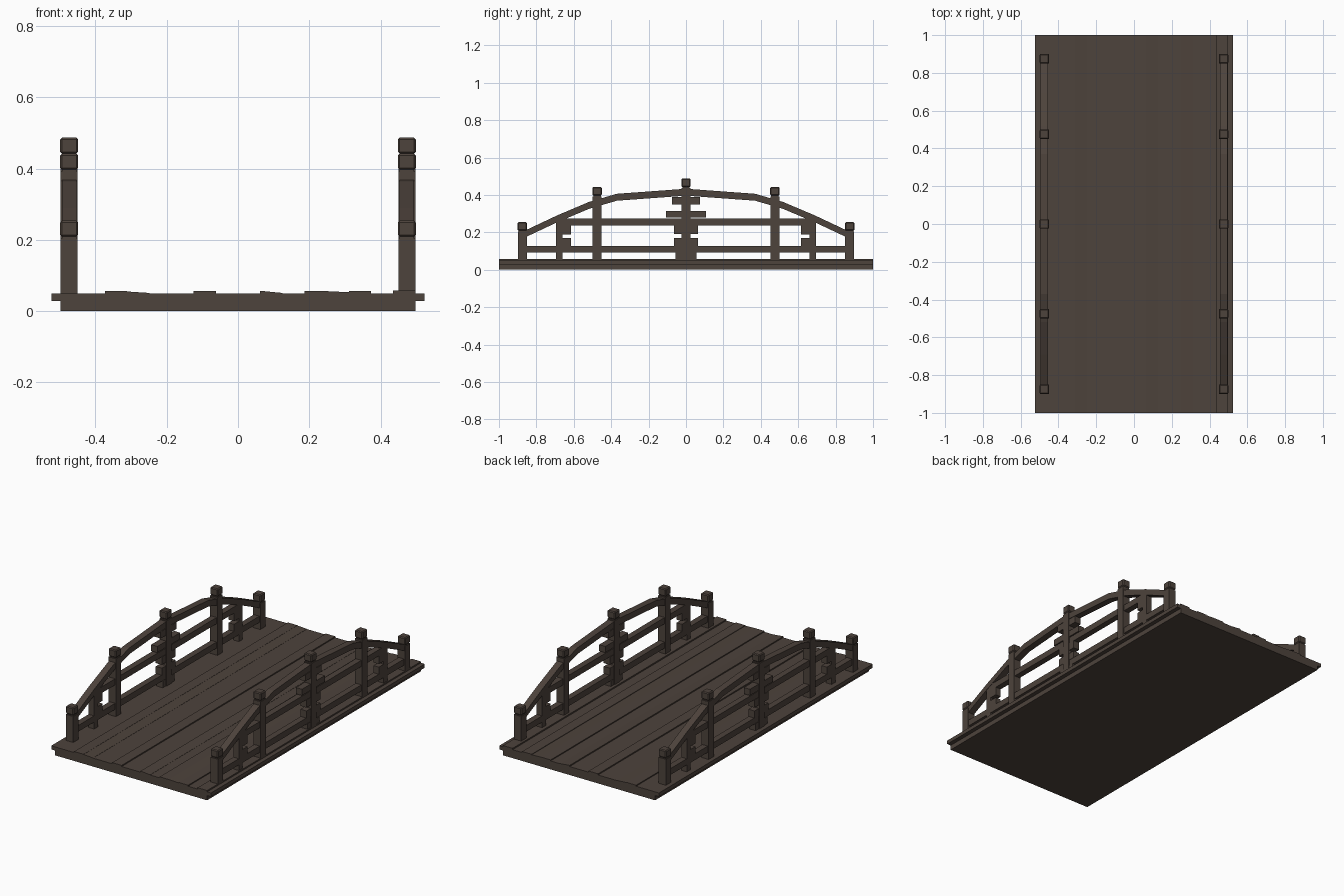
import bpy
import bmesh

if "Cube" in bpy.data.objects:
    bpy.data.objects.remove(bpy.data.objects["Cube"], do_unlink=True)

wood = bpy.data.materials.new("dark_brown_wood")
wood.use_nodes = True
colour = (0.075, 0.056, 0.045, 1)
wood.diffuse_color = colour
wood.node_tree.nodes["Principled BSDF"].inputs["Base Color"].default_value = colour


def prism(name, profile, axis, low, high):
    """Extrude a profile along x (points y, z) or along y (points x, z)."""
    def place(point, depth):
        a, z = point
        return (depth, a, z) if axis == "x" else (a, depth, z)

    bm = bmesh.new()
    near = [bm.verts.new(place(p, low)) for p in profile]
    far = [bm.verts.new(place(p, high)) for p in profile]
    bm.faces.new(near)
    bm.faces.new(far)
    for i in range(len(profile)):
        j = (i + 1) % len(profile)
        bm.faces.new((near[i], near[j], far[j], far[i]))
    bmesh.ops.recalc_face_normals(bm, faces=bm.faces)
    mesh = bpy.data.meshes.new(name)
    bm.to_mesh(mesh)
    bm.free()
    mesh.materials.append(wood)
    obj = bpy.data.objects.new(name, mesh)
    bpy.context.collection.objects.link(obj)
    return obj


def box(name, x, y, z):
    profile = [(y[0], z[0]), (y[1], z[0]), (y[1], z[1]), (y[0], z[1])]
    return prism(name, profile, "x", *x)


def bevel(obj, width):
    mod = obj.modifiers.new("bevel", "BEVEL")
    mod.width = width
    mod.segments = 1


HALF = 0.498       # half width of the deck
DECK = 0.05        # deck top
RAIL_X = 0.474     # centre line of each railing

# Deck slab and long edge boards
box("deck_base", (-HALF, HALF), (-1, 1), (0, DECK))

# Uneven lengthwise planks: index -> left and right top height
planks = {2: (.056, .056), 3: (.055, .051), 6: (.057, .057), 9: (.057, .051),
          11: (.056, .056), 12: (.056, .053), 13: (.056, .056), 15: (.058, .058)}
step = 2 * HALF / 16
for i, (za, zb) in planks.items():
    a = -HALF + i * step
    b = a + step
    prism("deck_plank", [(a, 0.04), (b, 0.04), (b, zb), (a, za)], "y", -1, 1)

# Curved handrail outline
top = [(0, .433), (.37, .406), (.52, .362), (.69, .29), (.86, .21)]
upper = [(-y, z) for y, z in reversed(top[1:])] + top
handrail = upper + [(y, z - 0.037) for y, z in reversed(upper)]

# Post position -> cap top height
posts = {-.875: .254, -.475: .442, 0: .487, .475: .442, .875: .254}

# Blocks stacked around the middle post: half length, bottom, top
middle_blocks = [(.075, .35, .39), (.107, .278, .315), (.064, .19, .236),
                 (.064, .127, .17), (.055, .05, .092)]

for sign, side in ((1, "left"), (-1, "right")):
    def span(half):
        return (sign * RAIL_X - half, sign * RAIL_X + half)

    edge = sorted((sign * HALF, sign * 0.523))
    box(side + "_edge_board", edge, (-1, 1), (0.028, DECK))

    # Posts with a narrow neck and chamfered cap
    for y, height in posts.items():
        box(side + "_post", span(.024), (y - .024, y + .024), (.045, height - .05))
        box(side + "_post_neck", span(.02), (y - .02, y + .02), (height - .052, height - .043))
        cap = box(side + "_post_cap", span(.025), (y - .025, y + .025), (height - .045, height))
        bevel(cap, 0.005)

    # Rails
    prism(side + "_handrail", handrail, "x", *span(.02))
    box(side + "_lower_rail", span(.018), (-.87, .87), (.091, .128))
    box(side + "_upper_rail", span(.018), (-.695, .695), (.236, .273))

    # Short uprights with bracket blocks
    for end in (-1, 1):
        box(side + "_short_post", span(.018), sorted((end * .66, end * .695)), (.045, .273))
        for z in ((.128, .17), (.188, .236)):
            box(side + "_bracket_block", span(.018), sorted((end * .615, end * .66)), z)

    # Stacked blocks at the middle post
    for half, low, high in middle_blocks:
        box(side + "_middle_block", span(.02), (-half, half), (low, high))
